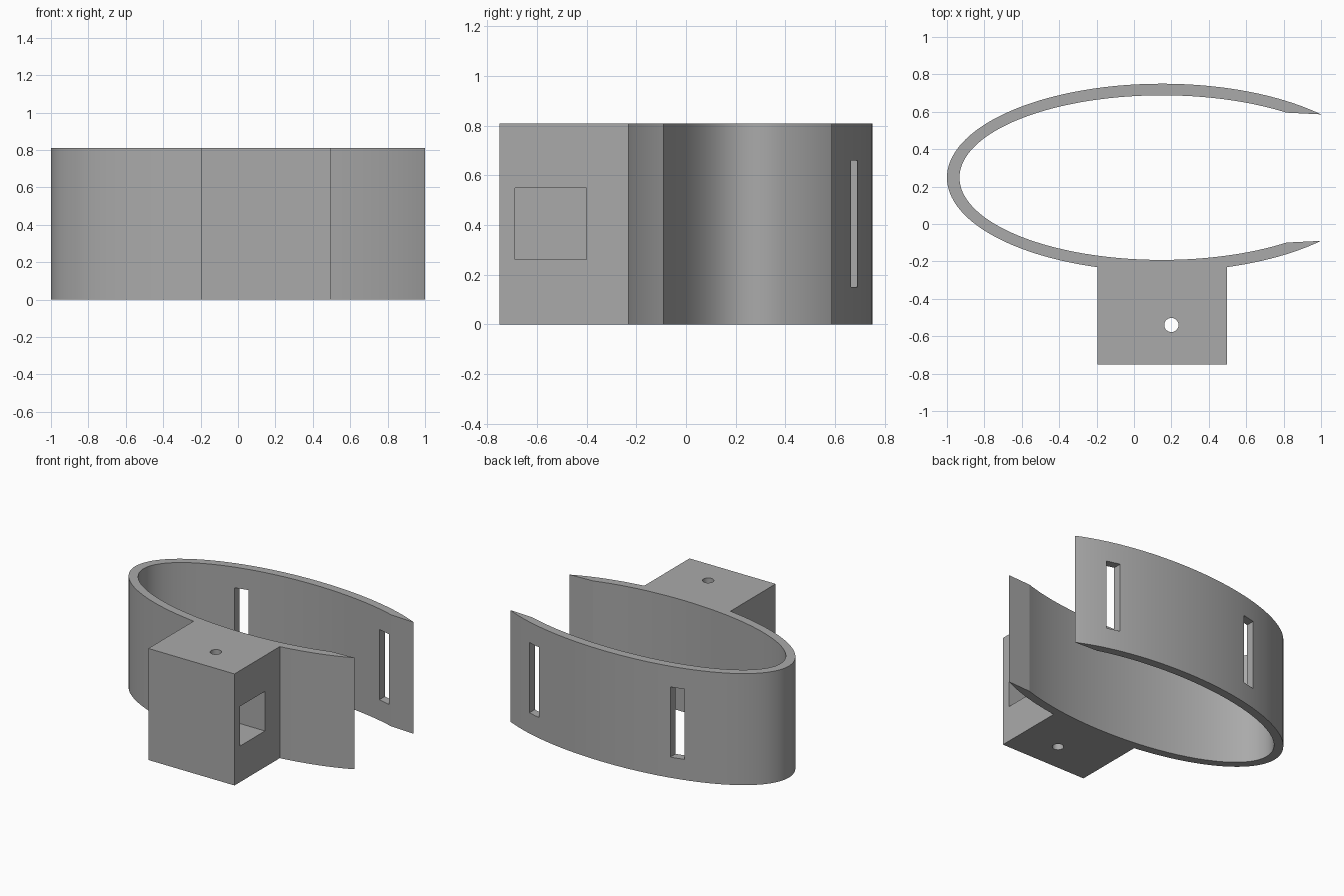
import bpy, bmesh, math

if "Cube" in bpy.data.objects:
    bpy.data.objects.remove(bpy.data.objects["Cube"], do_unlink=True)

HEIGHT = 0.81
CX, CY = 0.15, 0.248                 # centre of the elliptical band
BLOCK_X0, BLOCK_X1, BLOCK_Y = -0.195, 0.497, -0.75

grey = bpy.data.materials.new("plain grey")
grey.use_nodes = True
colour = (0.4, 0.4, 0.4, 1)
grey.diffuse_color = colour
grey.node_tree.nodes["Principled BSDF"].inputs["Base Color"].default_value = colour


def arc(a, b, start, end, steps):
    """Points on the band's ellipse between two parametric angles."""
    angles = [start + (end - start) * i / steps for i in range(steps + 1)]
    return [(CX + a * math.cos(t), CY + b * math.sin(t)) for t in angles]


def angle_at(x, a):
    return math.acos((x - CX) / a)


def make_object(name, bm):
    bmesh.ops.recalc_face_normals(bm, faces=bm.faces)
    mesh = bpy.data.meshes.new(name)
    bm.to_mesh(mesh)
    bm.free()
    mesh.materials.append(grey)
    obj = bpy.data.objects.new(name, mesh)
    bpy.context.collection.objects.link(obj)
    return obj


def prism(name, outline, z0, z1):
    bm = bmesh.new()
    face = bm.faces.new([bm.verts.new((x, y, z0)) for x, y in outline])
    side = bmesh.ops.extrude_face_region(bm, geom=[face])["geom"]
    verts = [v for v in side if isinstance(v, bmesh.types.BMVert)]
    bmesh.ops.translate(bm, verts=verts, vec=(0, 0, z1 - z0))
    return make_object(name, bm)


def box(name, x0, x1, y0, y1, z0, z1):
    return prism(name, [(x0, y0), (x1, y0), (x1, y1), (x0, y1)], z0, z1)


def cut(target, cutter):
    cutter.hide_render = True
    mod = target.modifiers.new("cut", "BOOLEAN")
    mod.operation = "DIFFERENCE"
    mod.solver = "EXACT"
    mod.object = cutter
    bpy.context.view_layer.objects.active = target
    bpy.ops.object.modifier_apply(modifier=mod.name)
    bpy.data.objects.remove(cutter, do_unlink=True)


# Open band and front block share one outline
OUT_A, OUT_B, IN_A, IN_B = 1.15, 0.502, 1.083, 0.44
tip = angle_at(1.0, OUT_A)
lip = angle_at(0.815, IN_A)
full = 2 * math.pi
left_join = full - angle_at(BLOCK_X0, OUT_A)
right_join = full - angle_at(BLOCK_X1, OUT_A)
outline = arc(OUT_A, OUT_B, tip, left_join, 100)
outline += [(BLOCK_X0, BLOCK_Y), (BLOCK_X1, BLOCK_Y)]
outline += arc(OUT_A, OUT_B, right_join, full - tip, 12)
outline += arc(IN_A, IN_B, full - lip, lip, 130)
clip = prism("band_with_block", outline, 0, HEIGHT)

# Two strap slots through the rear wall
for x in (-0.41, 0.745):
    cut(clip, box("slot_cutter", x - 0.048, x + 0.048, 0.5, 0.9, 0.15, 0.66))

# Square pocket in the side of the block
cut(clip, box("pocket_cutter", -0.1, 0.6, -0.688, -0.4, 0.262, 0.55))

# Round pin hole from top to bottom
ring = [(0.2 + 0.038 * math.cos(full * i / 32), -0.54 + 0.038 * math.sin(full * i / 32))
        for i in range(32)]
cut(clip, prism("pin_cutter", ring, -0.1, HEIGHT + 0.1))

# Smooth curved walls, crisp corners
bpy.ops.object.select_all(action="DESELECT")
clip.select_set(True)
bpy.context.view_layer.objects.active = clip
bpy.ops.object.shade_smooth_by_angle(angle=math.radians(13))
